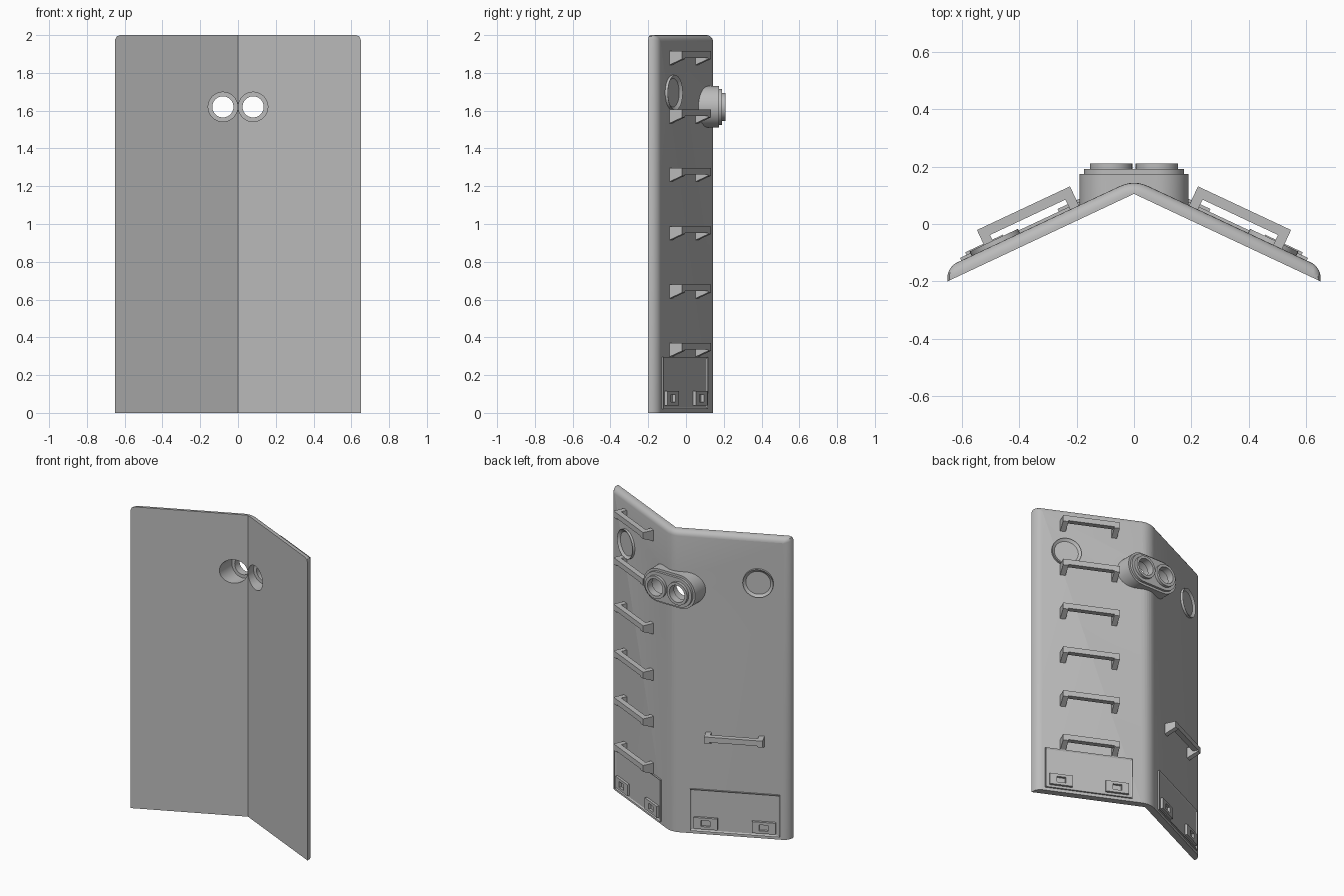
import bpy, bmesh, math
from mathutils import Vector

cube = bpy.data.objects.get("Cube")
if cube:
    bpy.data.objects.remove(cube, do_unlink=True)

grey = bpy.data.materials.new("plain grey")
grey.use_nodes = True
grey.diffuse_color = (0.5, 0.5, 0.5, 1)
grey.node_tree.nodes["Principled BSDF"].inputs["Base Color"].default_value = (0.5, 0.5, 0.5, 1)

APEX, SLOPE, HALF = 0.155, 0.469, 0.65
ANGLE = math.atan(SLOPE)
CA, SA = math.cos(ANGLE), math.sin(ANGLE)


def wing(side):
    """Map (along wing, off the back surface, height) to world space."""
    return lambda s, n, z: Vector((side * (s * CA + n * SA), APEX - s * SA + n * CA, z))


def prism(bm, profile, lo, hi, place):
    """Extrude a 2D profile from lo to hi; returns the cap at hi."""
    a = [bm.verts.new(place(u, v, lo)) for u, v in profile]
    b = [bm.verts.new(place(u, v, hi)) for u, v in profile]
    count = len(profile)
    bm.faces.new(a)
    cap = bm.faces.new(b)
    for i in range(count):
        j = (i + 1) % count
        bm.faces.new((a[i], a[j], b[j], b[i]))
    bmesh.ops.recalc_face_normals(bm, faces=bm.faces)
    return cap


def rect(u0, u1, v0, v1):
    return [(u0, v0), (u1, v0), (u1, v1), (u0, v1)]


def finish(bm, name, smooth=False):
    bmesh.ops.recalc_face_normals(bm, faces=bm.faces)
    mesh = bpy.data.meshes.new(name)
    bm.to_mesh(mesh)
    bm.free()
    mesh.materials.append(grey)
    ob = bpy.data.objects.new(name, mesh)
    bpy.context.collection.objects.link(ob)
    if smooth:
        shade(ob)
    return ob


def activate(ob):
    bpy.ops.object.select_all(action='DESELECT')
    ob.select_set(True)
    bpy.context.view_layer.objects.active = ob


def shade(ob):
    activate(ob)
    bpy.ops.object.shade_smooth_by_angle(angle=math.radians(35))


def cut(ob, cutter):
    cutter.hide_render = True
    mod = ob.modifiers.new("cut", 'BOOLEAN')
    mod.operation, mod.solver, mod.object = 'DIFFERENCE', 'EXACT', cutter
    activate(ob)
    bpy.ops.object.modifier_apply(modifier=mod.name)
    bpy.data.objects.remove(cutter, do_unlink=True)


def circle(cu, cv, r, count=40):
    return [(cu + r * math.cos(2 * math.pi * i / count),
             cv + r * math.sin(2 * math.pi * i / count)) for i in range(count)]


def stadium(half, r, z, count=20):
    pts = []
    for sign, start in ((1, -math.pi / 2), (-1, math.pi / 2)):
        for i in range(count + 1):
            t = start + math.pi * i / count
            pts.append((sign * half + r * math.cos(t), z + r * math.sin(t)))
    return pts


def upright(x, y, z):
    return Vector((x, y, z))


def rearward(x, z, y):
    return Vector((x, y, z))


# Folded shield plate: V section with a softened spine
R = 0.05
spine = []
for i in range(7):
    x = R - 2 * R * i / 6
    spine.append((x, APEX - SLOPE * (R * R + x * x) / (2 * R)))
tip = APEX - SLOPE * HALF
section = [(-HALF, -0.2), (0, 0.105), (HALF, -0.2), (HALF, tip)] + spine + [(-HALF, tip)]
bm = bmesh.new()
prism(bm, section, 0, 2, upright)
corners = [e for e in bm.edges
           if all(abs(v.co.x) > HALF - 0.001 and v.co.z > 1.99 for v in e.verts)]
bmesh.ops.bevel(bm, geom=corners, offset=0.025, segments=2, profile=0.5, affect='EDGES')


def on_back(v):
    return v.co.y > APEX - SLOPE * abs(v.co.x) - 0.02


rim = [e for e in bm.edges if all(on_back(v) for v in e.verts)
       and (all(v.co.z > 1.99 for v in e.verts)
            or all(abs(v.co.x) > HALF - 0.03 for v in e.verts))
       and max(v.co.z for v in e.verts) > 0.01]
bmesh.ops.bevel(bm, geom=rim, offset=0.035, segments=5, profile=0.5, affect='EDGES')
plate = finish(bm, "shield_plate")

# Twin viewing port housing on the spine
EYE, EYE_Z = 0.08, 1.62
bm = bmesh.new()
prism(bm, stadium(EYE, 0.11, EYE_Z), 0.02, 0.175, rearward)
housing = finish(bm, "viewport_housing")
bm = bmesh.new()
wedge = [(0, 0.13), (1, 0.13 - SLOPE), (1, -1), (-1, -1), (-1, 0.13 - SLOPE)]
prism(bm, wedge, 1, 2.2, upright)
cut(housing, finish(bm, "wedge_cutter"))
bm = bmesh.new()
prism(bm, stadium(EYE, 0.095, EYE_Z), 0.17, 0.191, rearward)
step = finish(bm, "viewport_step")
eyepieces = []
for side in (-1, 1):
    bm = bmesh.new()
    prism(bm, circle(side * EYE, EYE_Z, 0.074), 0.185, 0.21, rearward)
    eyepieces.append(finish(bm, "eyepiece_left" if side > 0 else "eyepiece_right"))

# Bore the ports: wide at the front, narrow at the back
for side in (-1, 1):
    for ob, r, end in ((plate, 0.078, 0.5), (housing, 0.078, 0.16), (housing, 0.056, 0.5),
                       (step, 0.056, 0.5), (eyepieces[(side + 1) // 2], 0.056, 0.5)):
        bm = bmesh.new()
        prism(bm, circle(side * EYE, EYE_Z, r), -0.5, end, rearward)
        cut(ob, finish(bm, "bore_cutter"))
for ob in [plate, housing, step] + eyepieces:
    shade(ob)


# Grab rung: a bar on two gusseted feet
def rung(name, place, top):
    bm = bmesh.new()
    prism(bm, rect(0.212, 0.57, 0.038, 0.073), top - 0.035, top, place)
    foot = [(-0.005, top), (0.073, top), (0.073, top - 0.042), (-0.005, top - 0.075)]
    for s in (0.212, 0.536):
        prism(bm, foot, s, s + 0.034, lambda n, z, s: place(s, n, z))
    finish(bm, name)


for side, label in ((1, "left"), (-1, "right")):
    place = wing(side)

    def outward(s, z, n, place=place):
        return place(s, n, z)

    # Ladder on the left wing, a single handle on the right
    for i in (range(6) if side > 0 else [4]):
        rung(f"{label}_rung_{i + 1}", place, 1.915 - 0.309 * i)

    # Round rim
    bm = bmesh.new()
    cap = prism(bm, circle(0.532, 1.695, 0.093), -0.005, 0.016, outward)
    bmesh.ops.inset_region(bm, faces=[cap], thickness=0.017, depth=0)
    bmesh.ops.translate(bm, verts=cap.verts, vec=(outward(0, 0, 0) - outward(0, 0, 0.013)))
    finish(bm, f"{label}_round_rim", True)

    # Bottom hatch with a thin raised border
    bm = bmesh.new()
    cap = prism(bm, rect(0.115, 0.665, 0.02, 0.297), -0.005, 0.01, outward)
    bmesh.ops.inset_region(bm, faces=[cap], thickness=0.013, depth=0)
    bmesh.ops.translate(bm, verts=cap.verts, vec=(outward(0, 0, 0) - outward(0, 0, 0.006)))
    finish(bm, f"{label}_hatch")

    # Hatch latches: plates with a square opening
    for k, s in enumerate((0.14, 0.495)):
        bm = bmesh.new()
        for box in (rect(s, s + 0.045, 0.04, 0.115), rect(s + 0.1, s + 0.145, 0.04, 0.115),
                    rect(s + 0.045, s + 0.1, 0.04, 0.058), rect(s + 0.045, s + 0.1, 0.097, 0.115)):
            prism(bm, box, 0, 0.02, outward)
        finish(bm, f"{label}_latch_{k + 1}")
